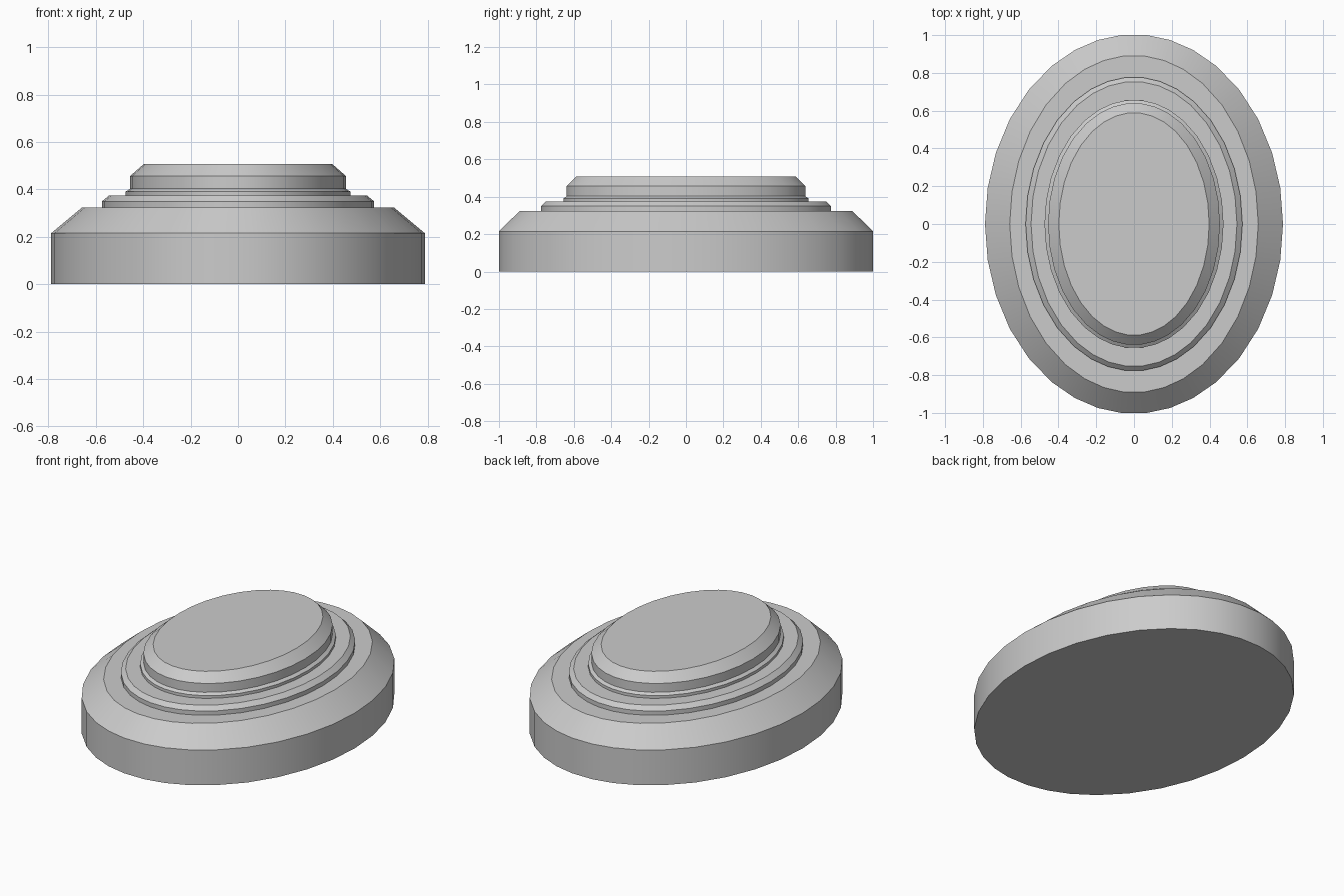
import bpy, bmesh, math

if "Cube" in bpy.data.objects:
    bpy.data.objects.remove(bpy.data.objects["Cube"])

# Facet angles of one quarter of the oval, mirrored to the full outline
QUARTER = [0, 11, 22, 33.5, 45, 56.5, 66.7, 76, 85]
HALF = QUARTER + [180 - a for a in reversed(QUARTER)]
ANGLES = [math.radians(a) for a in HALF + [360 - a for a in reversed(HALF[1:-1])]]
SIDES = len(ANGLES)
Y_FIT = 1 / math.sin(math.radians(QUARTER[-1]))


def oval_ring(bm, rx, ry, z):
    return [bm.verts.new((rx * math.cos(a), ry * Y_FIT * math.sin(a), z))
            for a in ANGLES]


# Stepped profile from the floor up: half width, half depth, height
profile = [
    (0.789, 1.000, 0.000), (0.789, 1.000, 0.215),   # base wall
    (0.658, 0.889, 0.324),                          # wide bevel
    (0.574, 0.775, 0.324), (0.574, 0.775, 0.350),   # middle step
    (0.545, 0.751, 0.374),
    (0.474, 0.655, 0.374), (0.474, 0.655, 0.391),   # thin collar
    (0.455, 0.638, 0.403), (0.455, 0.638, 0.457),   # top disc
    (0.398, 0.587, 0.507),
]

# Oval stepped plinth, closed above and below
bm = bmesh.new()
rings = [oval_ring(bm, *p) for p in profile]
for low, high in zip(rings, rings[1:]):
    for i in range(SIDES):
        j = (i + 1) % SIDES
        bm.faces.new((low[i], low[j], high[j], high[i]))
bm.faces.new(rings[0][::-1])
bm.faces.new(rings[-1])

mesh = bpy.data.meshes.new("oval_stepped_plinth")
bm.to_mesh(mesh)
bm.free()
plinth = bpy.data.objects.new("oval_stepped_plinth", mesh)
bpy.context.collection.objects.link(plinth)

# Smooth round the walls, crisp at each step
bpy.context.view_layer.objects.active = plinth
plinth.select_set(True)
bpy.ops.object.shade_smooth_by_angle(angle=math.radians(25))
